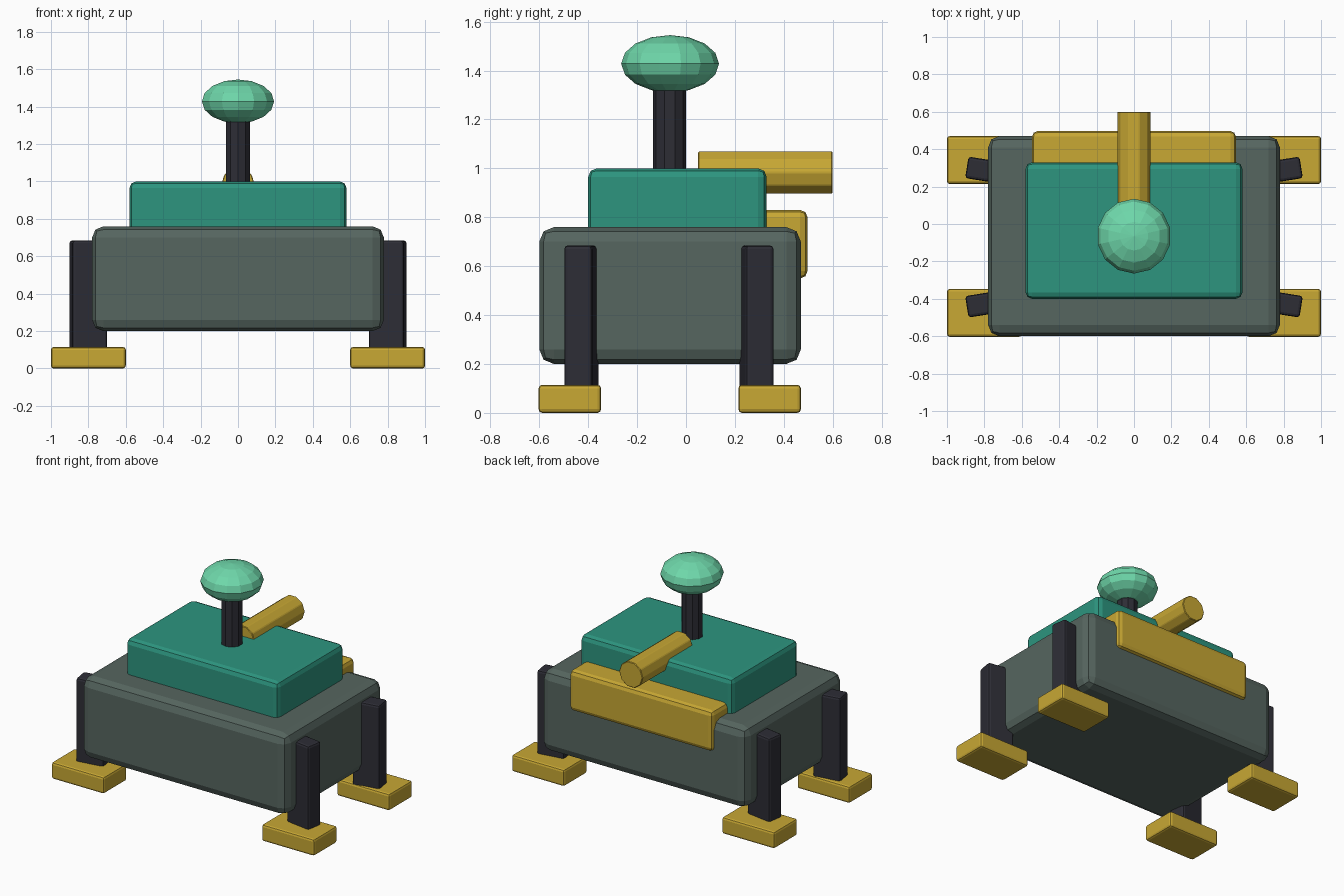
import bpy
import bmesh
import math
from mathutils import Matrix

if "Cube" in bpy.data.objects:
    bpy.data.objects.remove(bpy.data.objects["Cube"])


def material(name, rgb):
    m = bpy.data.materials.new(name)
    m.diffuse_color = (*rgb, 1.0)
    m.use_nodes = True
    m.node_tree.nodes["Principled BSDF"].inputs["Base Color"].default_value = m.diffuse_color
    return m


GREY = material("grey green", (0.093, 0.132, 0.116))
TEAL = material("teal", (0.026, 0.300, 0.212))
GOLD = material("mustard", (0.580, 0.392, 0.034))
DARK = material("charcoal", (0.026, 0.026, 0.036))
MINT = material("mint", (0.156, 0.680, 0.402))


def finish(bm, name, mat, matrix=Matrix()):
    mesh = bpy.data.meshes.new(name)
    bm.to_mesh(mesh)
    bm.free()
    mesh.materials.append(mat)
    obj = bpy.data.objects.new(name, mesh)
    bpy.context.collection.objects.link(obj)
    obj.matrix_world = matrix
    return obj


def bevel(obj, width, segments):
    mod = obj.modifiers.new("edge_bevel", 'BEVEL')
    mod.width = width
    mod.segments = segments
    mod.limit_method = 'ANGLE'


def box(name, mat, x, y, z, width=0.02, segments=2, turn=0.0):
    """Bevelled box from (min, max) ranges, turned about its own vertical axis."""
    bm = bmesh.new()
    bmesh.ops.create_cube(bm, size=1.0)
    size = [r[1] - r[0] for r in (x, y, z)]
    bmesh.ops.scale(bm, vec=size, verts=bm.verts)
    centre = [(r[0] + r[1]) / 2 for r in (x, y, z)]
    matrix = Matrix.Translation(centre) @ Matrix.Rotation(turn, 4, 'Z')
    obj = finish(bm, name, mat, matrix)
    bevel(obj, width, segments)
    return obj


def rod(name, mat, radius, length, matrix):
    """Ten-sided rod with a corner on its local y axis."""
    bm = bmesh.new()
    bmesh.ops.create_cone(bm, cap_ends=True, segments=10, radius1=radius,
                          radius2=radius, depth=length)
    # put a corner exactly on the local y axis
    v = bm.verts[:][0].co
    angle = math.pi / 2 - math.atan2(v.y, v.x)
    bmesh.ops.rotate(bm, verts=bm.verts, matrix=Matrix.Rotation(angle, 3, 'Z'))
    return finish(bm, name, mat, matrix)


# Main body, upper deck and rear pack
box("body", GREY, (-0.78, 0.78), (-0.60, 0.47), (0.20, 0.76), 0.06, 2)
box("upper_deck", TEAL, (-0.58, 0.58), (-0.40, 0.33), (0.70, 1.00), 0.035, 2)
box("rear_pack", GOLD, (-0.545, 0.545), (0.22, 0.497), (0.55, 0.83), 0.03, 2)

# Four legs splayed towards the corners, each on a flat foot
for side, s in (("left", -1), ("right", 1)):
    for end, leg_y, foot_y, e in (("front", -0.428, -0.475, -1),
                                  ("rear", 0.288, 0.342, 1)):
        box(f"{end}_{side}_leg", DARK, (s * 0.80 - 0.095, s * 0.80 + 0.095),
            (leg_y - 0.058, leg_y + 0.058), (0.08, 0.685), 0.015, 2,
            math.radians(9) * s * e)
        box(f"{end}_{side}_foot", GOLD, (s * 0.80 - 0.20, s * 0.80 + 0.20),
            (foot_y - 0.128, foot_y + 0.128), (0.0, 0.115), 0.015, 2)

# Rear-facing tube half sunk into the deck, corners pointing sideways
tube = (Matrix.Translation((0, 0.325, 0.983)) @ Matrix.Rotation(-math.pi / 2, 4, 'X')
        @ Matrix.Rotation(math.pi / 2, 4, 'Z'))
bevel(rod("rear_tube", GOLD, 0.09, 0.55, tube), 0.004, 1)

# Post with a flattened knob on top
rod("post", DARK, 0.068, 0.41, Matrix.Translation((0, -0.067, 1.165)))
bm = bmesh.new()
bmesh.ops.create_uvsphere(bm, u_segments=14, v_segments=8, radius=1.0)
bmesh.ops.scale(bm, vec=(0.198, 0.200, 0.117), verts=bm.verts)
finish(bm, "knob", MINT, Matrix.Translation((0, -0.065, 1.428)))
